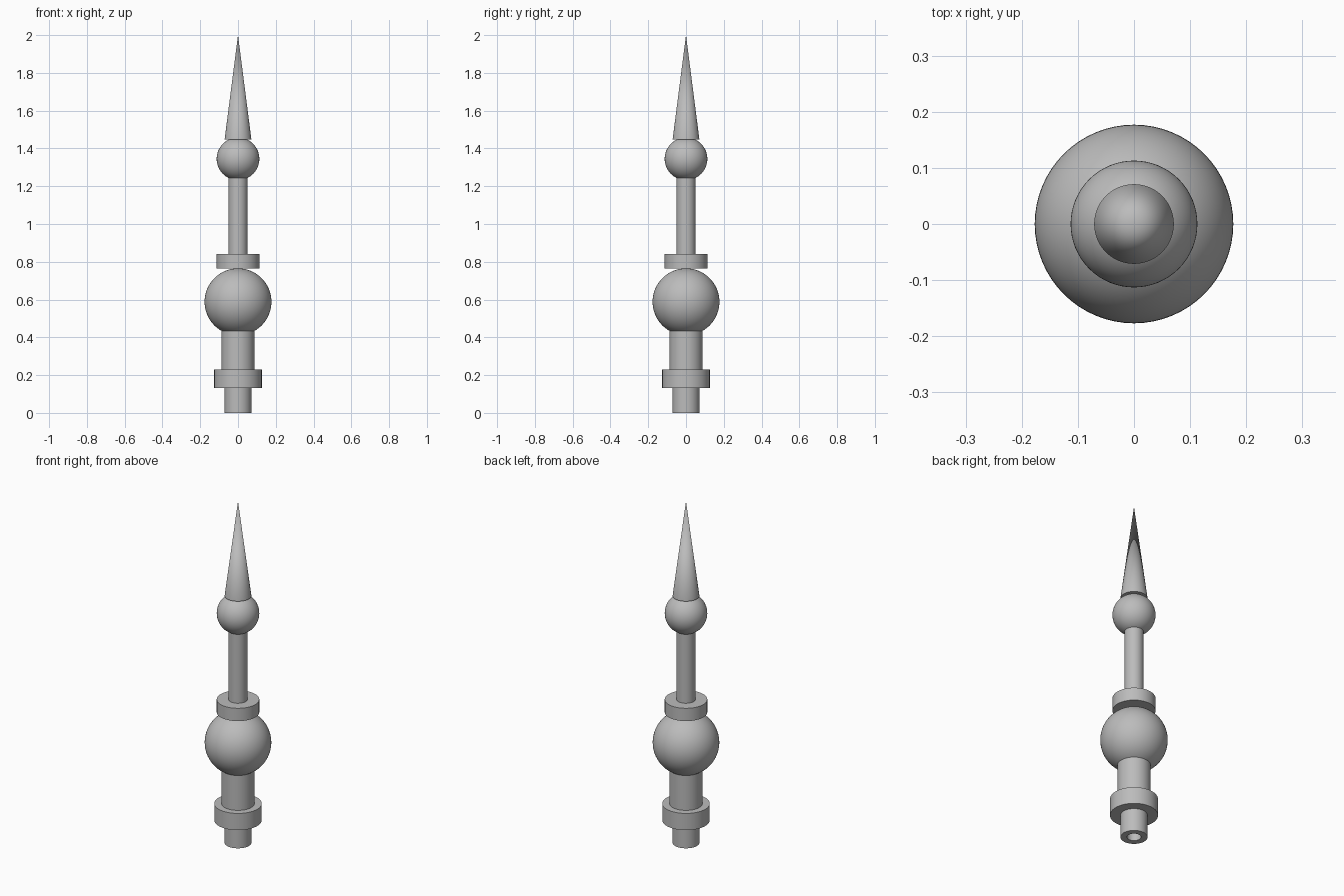
import bpy
import bmesh
import math

SIDES = 64

cube = bpy.data.objects.get("Cube")
if cube:
    bpy.data.objects.remove(cube, do_unlink=True)

# One plain grey for the whole finial
grey = bpy.data.materials.new("plain grey")
grey.use_nodes = True
colour = (0.5, 0.5, 0.5, 1)
grey.diffuse_color = colour
grey.node_tree.nodes["Principled BSDF"].inputs["Base Color"].default_value = colour


def turned(name, profile):
    """Spin a (radius, height) profile around the z axis."""
    bm = bmesh.new()
    verts = [bm.verts.new((r, 0, z)) for r, z in profile]
    edges = [bm.edges.new(pair) for pair in zip(verts, verts[1:])]
    bmesh.ops.spin(bm, geom=verts + edges, cent=(0, 0, 0), axis=(0, 0, 1),
                   angle=math.tau, steps=SIDES, use_duplicate=False)
    bmesh.ops.remove_doubles(bm, verts=bm.verts, dist=0.00005)
    bmesh.ops.recalc_face_normals(bm, faces=bm.faces)
    mesh = bpy.data.meshes.new(name)
    bm.to_mesh(mesh)
    bm.free()
    mesh.materials.append(grey)
    obj = bpy.data.objects.new(name, mesh)
    bpy.context.collection.objects.link(obj)
    bpy.ops.object.select_all(action='DESELECT')
    obj.select_set(True)
    bpy.context.view_layer.objects.active = obj
    bpy.ops.object.shade_smooth_by_angle(angle=math.radians(35))
    return obj


def disc(name, radius, bottom, top):
    return turned(name, [(0, bottom), (radius, bottom), (radius, top), (0, top)])


def ball(name, radius, height, rings=32):
    arc = [math.pi * i / rings for i in range(rings + 1)]
    return turned(name, [(radius * math.sin(a), height - radius * math.cos(a))
                         for a in arc])


# Mounting spigot with a blind bore in its underside
turned("spigot", [(0, 0.22), (0.037, 0.22), (0.037, 0), (0.071, 0),
                  (0.071, 0.23), (0, 0.23)])

# Lower stem and its collar
disc("lower_collar", 0.126, 0.132, 0.23)
disc("lower_stem", 0.0875, 0.225, 0.46)

# Large ball with the ring resting on top
ball("large_ball", 0.177, 0.588)
disc("upper_ring", 0.113, 0.765, 0.84)

# Slim shaft, small ball and pointed spire
disc("shaft", 0.05, 0.835, 1.27)
ball("small_ball", 0.113, 1.345)
turned("spire", [(0, 1.447), (0.071, 1.447), (0, 2.0)])
